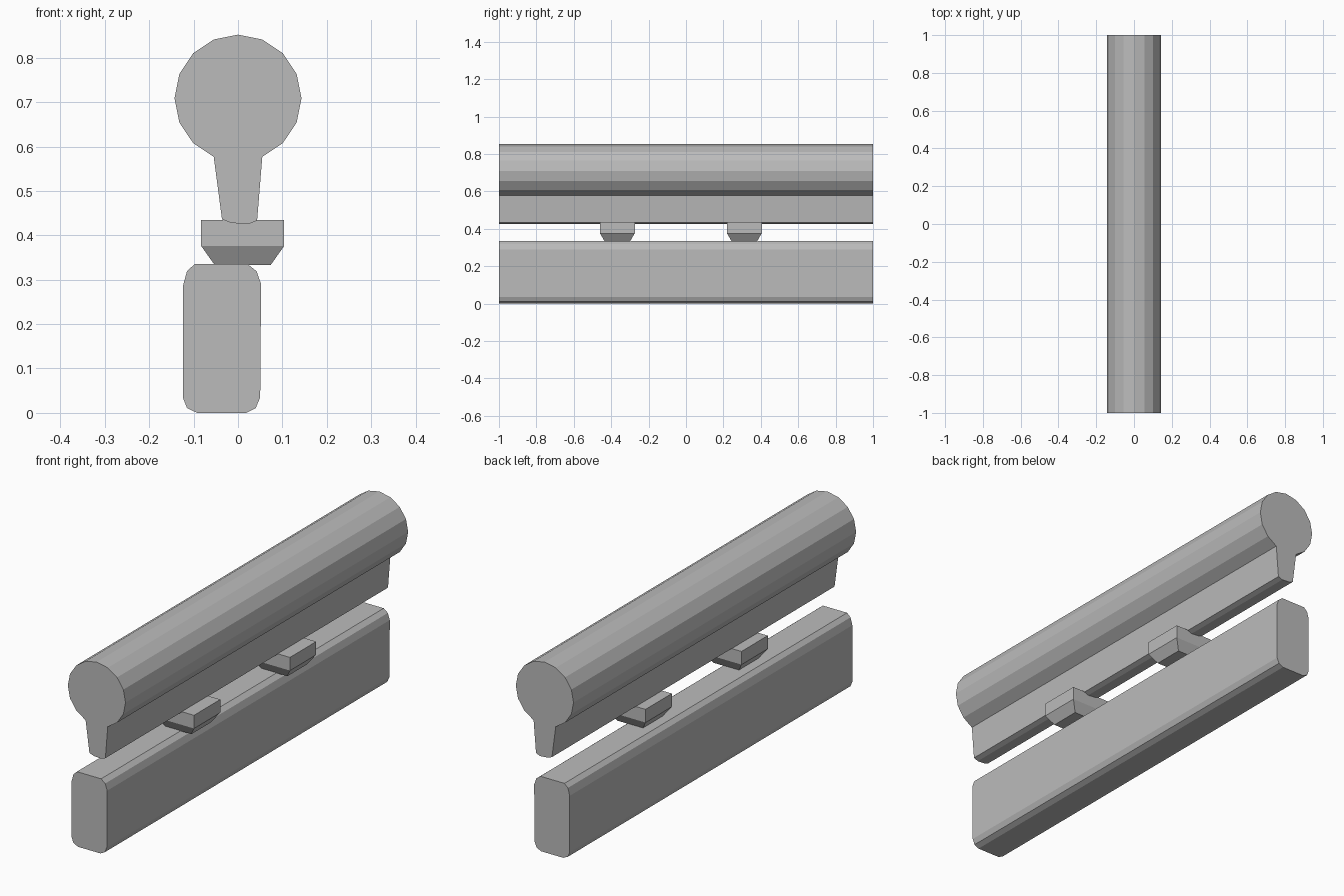
import bpy
import bmesh
import math

cube = bpy.data.objects.get("Cube")
if cube:
    bpy.data.objects.remove(cube, do_unlink=True)

# Single plain grey
grey = bpy.data.materials.new("plain_grey")
grey.use_nodes = True
colour = (0.5, 0.5, 0.5, 1)
grey.diffuse_color = colour
grey.node_tree.nodes["Principled BSDF"].inputs["Base Color"].default_value = colour


def make_object(name, bm):
    bmesh.ops.recalc_face_normals(bm, faces=bm.faces)
    mesh = bpy.data.meshes.new(name)
    bm.to_mesh(mesh)
    bm.free()
    mesh.materials.append(grey)
    obj = bpy.data.objects.new(name, mesh)
    bpy.context.collection.objects.link(obj)
    return obj


def extrude_profile(name, profile, half_length=1.0):
    """Sweep an x-z outline along the length of the model."""
    bm = bmesh.new()
    face = bm.faces.new([bm.verts.new((x, -half_length, z)) for x, z in profile])
    grown = bmesh.ops.extrude_face_region(bm, geom=[face], use_keep_orig=True)
    moved = [v for v in grown["geom"] if isinstance(v, bmesh.types.BMVert)]
    bmesh.ops.translate(bm, verts=moved, vec=(0, 2 * half_length, 0))
    return make_object(name, bm)


# Top rail: sixteen-sided tube running into a tapered web
radius, centre_z, step = 0.143, 0.709, math.tau / 16
arc = [(radius * math.sin(i * step), centre_z + radius * math.cos(i * step))
       for i in range(-7, 8)]
web = [(0.043, 0.433), (0.022, 0.425), (-0.015, 0.428), (-0.036, 0.436)]
extrude_profile("round_rail", arc + web)

# Lower beam with softened long edges
extrude_profile("lower_beam", [
    (-0.098, 0.335), (0.022, 0.335), (0.042, 0.319), (0.052, 0.29),
    (0.05, 0.035), (0.04, 0.011), (0.018, 0), (-0.092, 0),
    (-0.115, 0.011), (-0.124, 0.034), (-0.124, 0.286), (-0.115, 0.319)])


def support_block(name, y):
    """Block whose lower part tapers on all four sides."""
    bm = bmesh.new()
    rings = []
    for z, half_x, half_y in ((0.333, 0.063, 0.068), (0.376, 0.0935, 0.093),
                              (0.435, 0.0935, 0.093)):
        rings.append([bm.verts.new((0.0105 + sx * half_x, y + sy * half_y, z))
                      for sx, sy in ((-1, -1), (1, -1), (1, 1), (-1, 1))])
    for low, high in zip(rings, rings[1:]):
        for i in range(4):
            j = (i + 1) % 4
            bm.faces.new((low[i], low[j], high[j], high[i]))
    bm.faces.new(rings[0])
    bm.faces.new(rings[-1])
    return make_object(name, bm)


# Two supports between rail and beam
support_block("front_support", -0.367)
support_block("back_support", 0.312)
